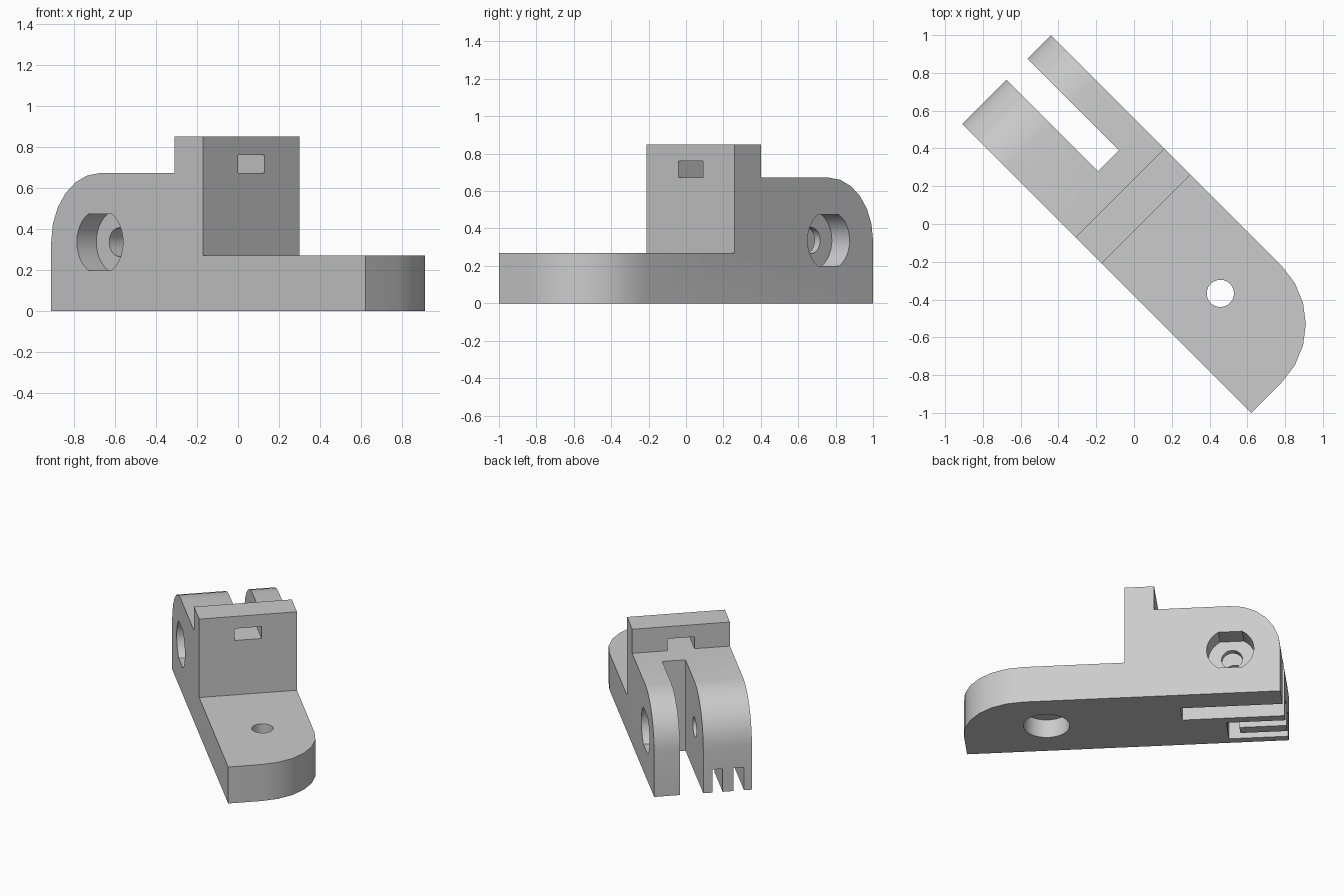
import bpy, bmesh
from math import radians, cos, sin
from mathutils import Matrix, Vector

cube = bpy.data.objects.get("Cube")
if cube:
    bpy.data.objects.remove(cube, do_unlink=True)

# Local frame: x runs along the bracket, y across it; turned at the end
BACK, TIP = -1.018, 1.146
SIDE_A, SIDE_B = -0.269, 0.396
BASE_H, ARM_H, WALL_H = 0.27, 0.672, 0.85
WALL_BACK, WALL_FRONT = -0.17, 0.028
MID = (SIDE_A + SIDE_B) / 2
PIVOT_R = ARM_H / 2
PIVOT_X = BACK + PIVOT_R

grey = bpy.data.materials.new("plain_grey")
grey.use_nodes = True
colour = (0.6, 0.6, 0.6, 1)
grey.diffuse_color = colour
grey.node_tree.nodes["Principled BSDF"].inputs["Base Color"].default_value = colour


def make_object(name, bm):
    bmesh.ops.recalc_face_normals(bm, faces=bm.faces)
    mesh = bpy.data.meshes.new(name)
    bm.to_mesh(mesh)
    bm.free()
    mesh.materials.append(grey)
    obj = bpy.data.objects.new(name, mesh)
    bpy.context.collection.objects.link(obj)
    return obj


def prism(points, direction):
    """Closed solid made by pushing a flat outline along a direction."""
    bm = bmesh.new()
    face = bm.faces.new([bm.verts.new(p) for p in points])
    pushed = bmesh.ops.extrude_face_region(bm, geom=[face])["geom"]
    verts = [g for g in pushed if isinstance(g, bmesh.types.BMVert)]
    bmesh.ops.translate(bm, vec=direction, verts=verts)
    return bm


def box(x0, x1, y0, y1, z0, z1):
    outline = [(x0, y0, z0), (x1, y0, z0), (x1, y1, z0), (x0, y1, z0)]
    return prism(outline, (0, 0, z1 - z0))


def round_edge(bm, test, radius):
    edges = [e for e in bm.edges if all(test(v.co) for v in e.verts)]
    bmesh.ops.bevel(bm, geom=edges, offset=radius, segments=6, profile=0.5,
                    affect='EDGES', clamp_overlap=False)


def pivot_outline(y, radius, angles):
    return [(PIVOT_X + radius * cos(radians(a)), y, PIVOT_R + radius * sin(radians(a)))
            for a in angles]


def upright_cylinder(radius, z0, z1):
    outline = [(0.583 + radius * cos(radians(a)), MID + radius * sin(radians(a)), z0)
               for a in range(0, 360, 10)]
    return prism(outline, (0, 0, z1 - z0))


# Body: side profile pushed across the width, then rounded at both ends
profile = [(BACK, 0), (TIP, 0), (TIP, BASE_H), (WALL_FRONT, BASE_H),
           (WALL_FRONT, WALL_H), (WALL_BACK, WALL_H), (WALL_BACK, ARM_H), (BACK, ARM_H)]
bm = prism([(x, SIDE_A, z) for x, z in profile], (0, SIDE_B - SIDE_A, 0))
round_edge(bm, lambda c: c.x < BACK + 0.01 and c.z > ARM_H - 0.01, PIVOT_R)
round_edge(bm, lambda c: c.x > TIP - 0.01 and c.y > SIDE_B - 0.01, 0.436)
body = make_object("hinge_bracket", bm)

cutters = []
far = BACK - 0.1

# Slot between the two arms
cutters.append(box(far, -0.332, 0.062, 0.22, -0.1, 1))

# Window through the upright wall
cutters.append(box(WALL_BACK - 0.02, WALL_FRONT + 0.1, MID - 0.092, MID + 0.092, ARM_H, 0.76))

# U-shaped groove under the wide arm: two channels and a link
cutters.append(box(far, -0.62, -0.07, 0.0, -0.1, 0.17))
cutters.append(box(far, -0.62, -0.215, -0.145, -0.1, 0.17))
cutters.append(box(-0.703, -0.621, -0.2, -0.01, -0.1, 0.17))

# Pivot hole and flat-sided recesses on both outer faces
flat_sided = list(range(-60, 61, 10)) + list(range(120, 241, 10))
cutters.append(prism(pivot_outline(-1, 0.07, range(0, 360, 10)), (0, 2, 0)))
cutters.append(prism(pivot_outline(SIDE_A - 0.1, 0.159, flat_sided), (0, 0.234, 0)))
cutters.append(prism(pivot_outline(SIDE_B + 0.1, 0.159, flat_sided), (0, -0.234, 0)))

# Screw hole in the base with a wide recess below
cutters.append(upright_cylinder(0.072, -0.1, 0.5))
cutters.append(upright_cylinder(0.155, -0.1, 0.135))

bpy.context.view_layer.objects.active = body
for i, cut in enumerate(cutters):
    cutter = make_object("cutter_%d" % i, cut)
    cutter.hide_render = True
    mod = body.modifiers.new("cut", 'BOOLEAN')
    mod.operation = 'DIFFERENCE'
    mod.solver = 'EXACT'
    mod.object = cutter
    bpy.ops.object.modifier_apply(modifier=mod.name)
    bpy.data.objects.remove(cutter, do_unlink=True)

# Turn the finished bracket to its diagonal stance
body.data.transform(Matrix.Rotation(radians(-45), 4, 'Z'))

for o in bpy.context.selected_objects:
    o.select_set(False)
body.select_set(True)
bpy.context.view_layer.objects.active = body
bpy.ops.object.shade_smooth_by_angle(angle=radians(30))
